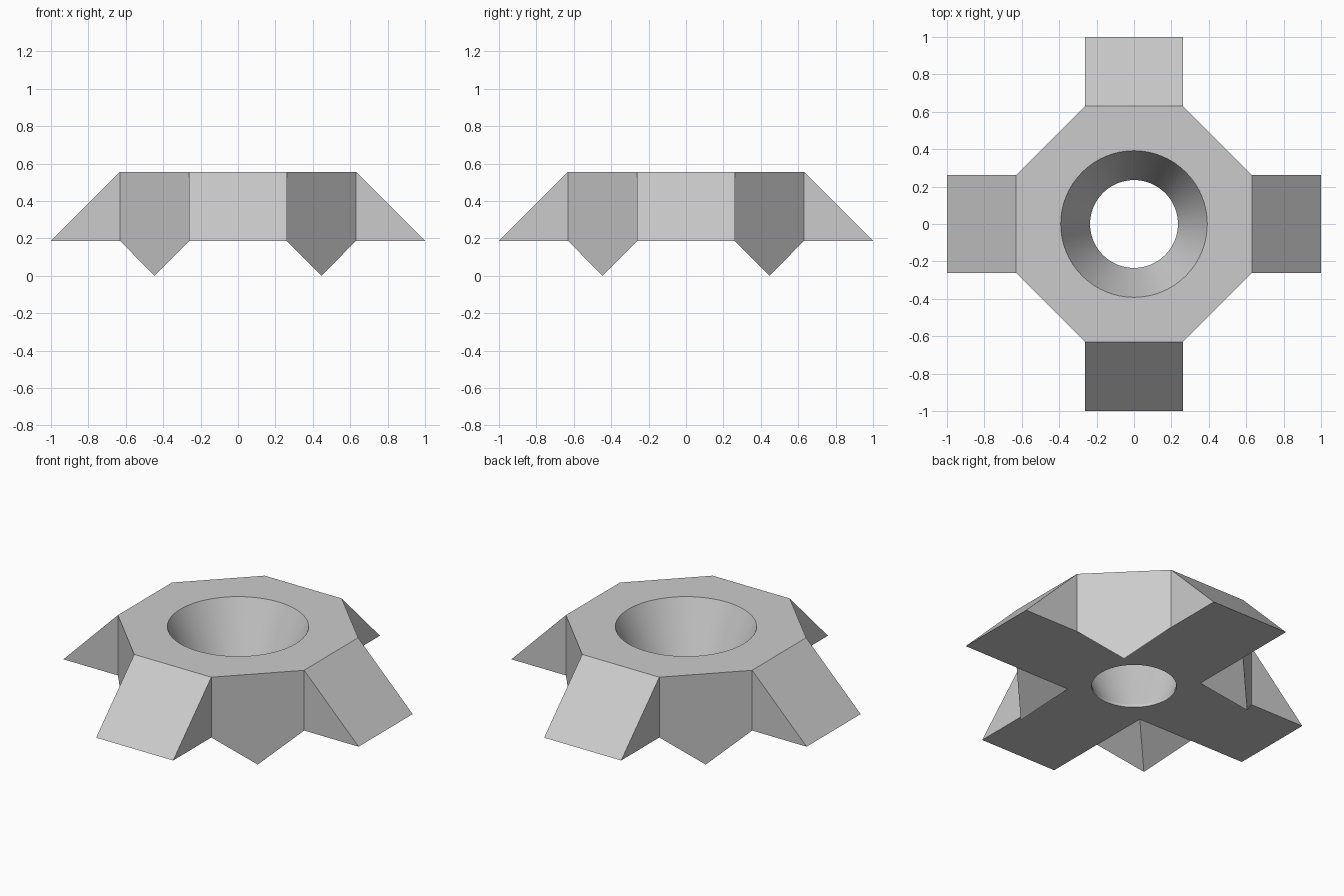
import bpy, bmesh
from math import radians, tau
from mathutils import Matrix, Vector

old = bpy.data.objects.get("Cube")
if old:
    bpy.data.objects.remove(old, do_unlink=True)

HALF = 0.261     # half width of an arm, and of an octagon side
APOTHEM = 0.631  # centre to octagon side
BASE, TOP = 0.187, 0.556

grey = bpy.data.materials.new("light grey")
grey.use_nodes = True
grey.diffuse_color = (0.6, 0.6, 0.6, 1)
grey.node_tree.nodes["Principled BSDF"].inputs["Base Color"].default_value = (0.6, 0.6, 0.6, 1)


def make_object(name, bm):
    bmesh.ops.remove_doubles(bm, verts=bm.verts, dist=0.0005)
    bmesh.ops.recalc_face_normals(bm, faces=bm.faces)
    mesh = bpy.data.meshes.new(name)
    bm.to_mesh(mesh)
    bm.free()
    mesh.materials.append(grey)
    obj = bpy.data.objects.new(name, mesh)
    bpy.context.collection.objects.link(obj)
    return obj


# Octagonal body: each quarter adds one sloped arm and one pointed tooth
bm = bmesh.new()
top_loop, base_loop = [], []
for quarter in range(4):
    turn = Matrix.Rotation(tau * quarter / 4, 3, 'Z')

    def vert(x, y, z):
        return bm.verts.new(turn @ Vector((x, y, z)))

    mid = (HALF + APOTHEM) / 2
    top_a, top_b = vert(APOTHEM, -HALF, TOP), vert(APOTHEM, HALF, TOP)
    next_top = vert(HALF, APOTHEM, TOP)
    low_a, low_b = vert(APOTHEM, -HALF, BASE), vert(APOTHEM, HALF, BASE)
    next_low = vert(HALF, APOTHEM, BASE)
    toe_a, toe_b = vert(1, -HALF, BASE), vert(1, HALF, BASE)
    inner, tip = vert(HALF, HALF, BASE), vert(mid, mid, 0)
    for face in ((top_a, toe_a, toe_b, top_b),              # arm slope
                 (top_a, low_a, toe_a), (top_b, toe_b, low_b),  # arm sides
                 (top_b, low_b, tip, next_low, next_top),   # body wall and tooth
                 (inner, tip, low_b), (inner, next_low, tip)):  # back of tooth
        bm.faces.new(face)
    top_loop += [top_a, top_b]
    base_loop += [low_a, toe_a, toe_b, low_b, inner]
bm.faces.new(top_loop)
bm.faces.new(base_loop)
body = make_object("body", bm)

# Tapered round hole with a short straight lip at the bottom
bm = bmesh.new()
profile = [(0, 0.1), (0.235, 0.1), (0.235, 0.203), (0.392, TOP), (0.436, 0.656), (0, 0.656)]
verts = [bm.verts.new((r, 0, z)) for r, z in profile]
edges = [bm.edges.new(pair) for pair in zip(verts, verts[1:])]
bmesh.ops.spin(bm, geom=verts + edges, cent=(0, 0, 0), axis=(0, 0, 1),
               angle=tau, steps=64)
cutter = make_object("hole_cutter", bm)
cutter.hide_render = True

cut = body.modifiers.new("hole", 'BOOLEAN')
cut.operation = 'DIFFERENCE'
cut.solver = 'EXACT'
cut.object = cutter
bpy.ops.object.select_all(action='DESELECT')
body.select_set(True)
bpy.context.view_layer.objects.active = body
bpy.ops.object.modifier_apply(modifier=cut.name)
bpy.data.objects.remove(cutter, do_unlink=True)
bpy.ops.object.shade_smooth_by_angle(angle=radians(20))
